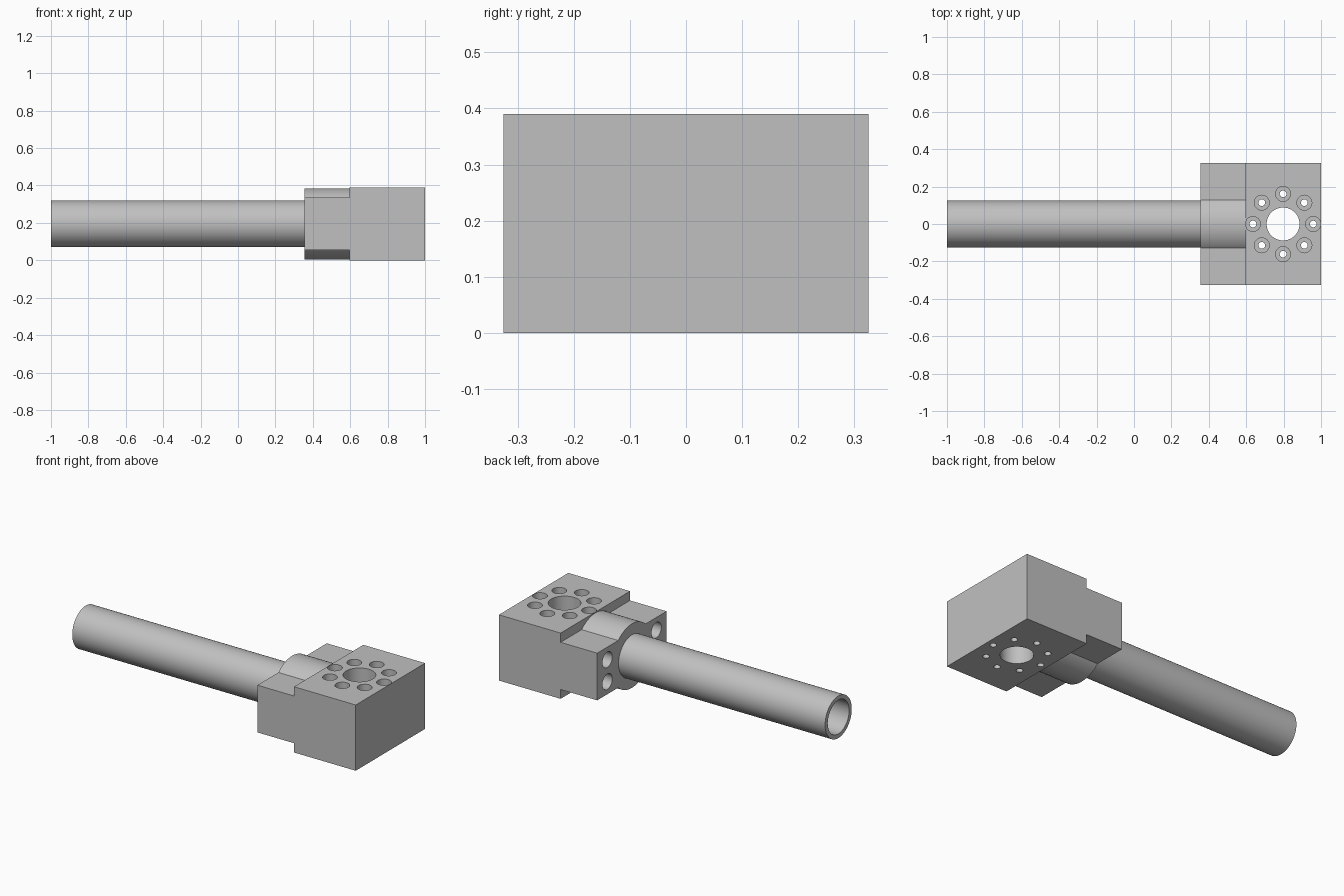
import bpy
from math import cos, sin, pi, radians
from mathutils import Vector

if "Cube" in bpy.data.objects:
    bpy.data.objects.remove(bpy.data.objects["Cube"], do_unlink=True)

AXIS_Z = 0.195        # height of the tube axis
FLANGE_X, BLOCK_X, END_X = 0.355, 0.595, 1.0
HALF_W = 0.325

steel = bpy.data.materials.new("grey_steel")
steel.use_nodes = True
steel.diffuse_color = (0.53, 0.53, 0.53, 1)
steel.node_tree.nodes["Principled BSDF"].inputs["Base Color"].default_value = steel.diffuse_color


def box(name, low, high):
    low, high = Vector(low), Vector(high)
    bpy.ops.mesh.primitive_cube_add(size=1, location=(low + high) / 2)
    ob = bpy.context.object
    ob.name = name
    ob.scale = high - low
    bpy.ops.object.transform_apply(location=False, rotation=False, scale=True)
    return ob


def cylinder(name, radius, start, end, sides=64):
    start, end = Vector(start), Vector(end)
    bpy.ops.mesh.primitive_cylinder_add(vertices=sides, radius=radius,
                                        depth=(end - start).length,
                                        location=(start + end) / 2)
    ob = bpy.context.object
    ob.name = name
    ob.rotation_euler = (end - start).to_track_quat('Z', 'Y').to_euler()
    return ob


def combine(target, others, operation):
    for other in others:
        mod = target.modifiers.new(other.name, 'BOOLEAN')
        mod.operation, mod.object, mod.solver = operation, other, 'EXACT'
        bpy.context.view_layer.objects.active = target
        bpy.ops.object.modifier_apply(modifier=mod.name)
        bpy.data.objects.remove(other, do_unlink=True)


def finish(ob):
    bpy.ops.object.select_all(action='DESELECT')
    ob.select_set(True)
    bpy.context.view_layer.objects.active = ob
    ob.data.materials.clear()
    ob.data.materials.append(steel)
    bpy.ops.object.shade_smooth_by_angle(angle=radians(30))


# Mounting block: central bore and a ring of counterbored bolt holes
block = box("mounting_block", (BLOCK_X, -HALF_W, 0), (END_X, HALF_W, 0.39))
cx = 0.797
cutters = [cylinder("bore", 0.088, (cx, 0, -0.1), (cx, 0, 0.5))]
for i in range(8):
    x, y = cx + 0.161 * cos(i * pi / 4), 0.161 * sin(i * pi / 4)
    cutters.append(cylinder("bolt_hole", 0.018, (x, y, -0.1), (x, y, 0.5), 24))
    cutters.append(cylinder("counterbore", 0.04, (x, y, 0.25), (x, y, 0.5), 32))
combine(block, cutters, 'DIFFERENCE')
finish(block)

# Flange: thinner plate with a round collar and four bolt holes
flange = box("flange", (FLANGE_X, -HALF_W, 0.055), (BLOCK_X, HALF_W, 0.335))
collar = cylinder("collar", 0.19, (FLANGE_X, 0, AXIS_Z), (BLOCK_X, 0, AXIS_Z), 96)
combine(flange, [collar], 'UNION')
holes = [cylinder("flange_hole", 0.046, (FLANGE_X - 0.1, y, AXIS_Z + z),
                  (FLANGE_X + 0.16, y, AXIS_Z + z), 32)
         for y in (-0.23, 0.23) for z in (-0.065, 0.065)]
combine(flange, holes, 'DIFFERENCE')
finish(flange)

# Hollow tube
tube = cylinder("tube", 0.125, (-1, 0, AXIS_Z), (FLANGE_X, 0, AXIS_Z), 96)
combine(tube, [cylinder("tube_bore", 0.1, (-1.1, 0, AXIS_Z),
                        (FLANGE_X - 0.002, 0, AXIS_Z), 96)], 'DIFFERENCE')
finish(tube)
